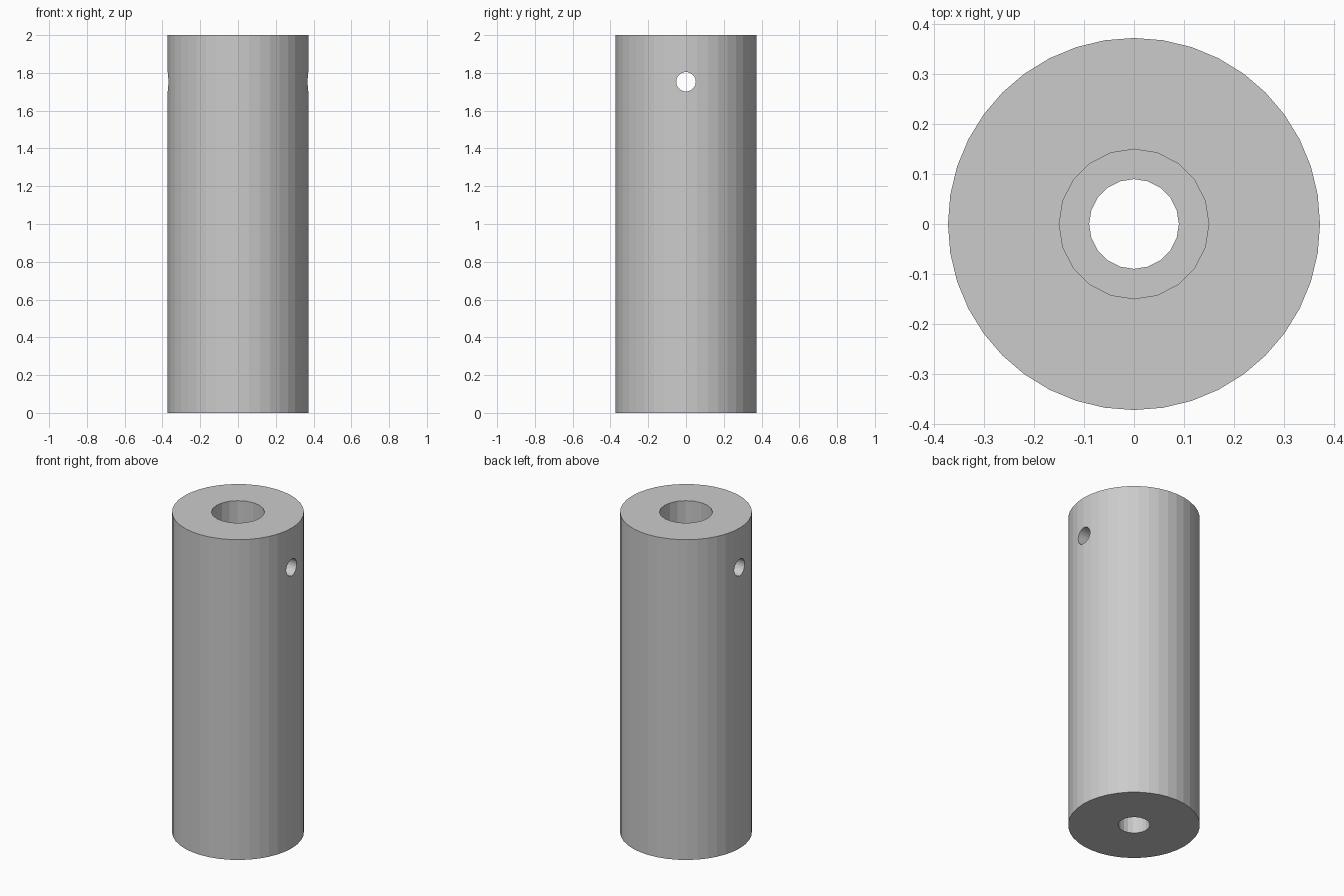
import bpy
import math

cube = bpy.data.objects.get("Cube")
if cube:
    bpy.data.objects.remove(cube, do_unlink=True)

HEIGHT = 2.0
SOCKET_DEPTH = 0.5

# Single plain grey material
grey = bpy.data.materials.new("plain_grey")
grey.use_nodes = True
colour = (0.6, 0.6, 0.6, 1.0)
grey.diffuse_color = colour
grey.node_tree.nodes["Principled BSDF"].inputs["Base Color"].default_value = colour


def cylinder(name, radius, depth, sides, location, rotation=(0, 0, 0)):
    bpy.ops.mesh.primitive_cylinder_add(vertices=sides, radius=radius, depth=depth,
                                        location=location, rotation=rotation)
    obj = bpy.context.object
    obj.name = name
    obj.data.materials.append(grey)
    return obj


def drill(target, cutter):
    cutter.hide_render = True
    mod = target.modifiers.new(cutter.name, 'BOOLEAN')
    mod.operation = 'DIFFERENCE'
    mod.solver = 'EXACT'
    mod.object = cutter
    bpy.ops.object.select_all(action='DESELECT')
    target.select_set(True)
    bpy.context.view_layer.objects.active = target
    bpy.ops.object.modifier_apply(modifier=mod.name)
    bpy.data.objects.remove(cutter, do_unlink=True)


# Faceted cylindrical body
body = cylinder("sleeve_body", 0.373, HEIGHT, 40, (0, 0, HEIGHT / 2))

# Narrow bore running the full length
drill(body, cylinder("through_bore", 0.09, HEIGHT + 0.4, 20, (0, 0, HEIGHT / 2)))

# Wider socket opening at the top, with a flat shoulder
drill(body, cylinder("top_socket", 0.15, SOCKET_DEPTH * 2, 20, (0, 0, HEIGHT)))

# Pin hole crossing both walls from side to side
drill(body, cylinder("pin_hole", 0.052, 1.0, 20, (0, 0, 1.753),
                     (0, math.pi / 2, 0)))
